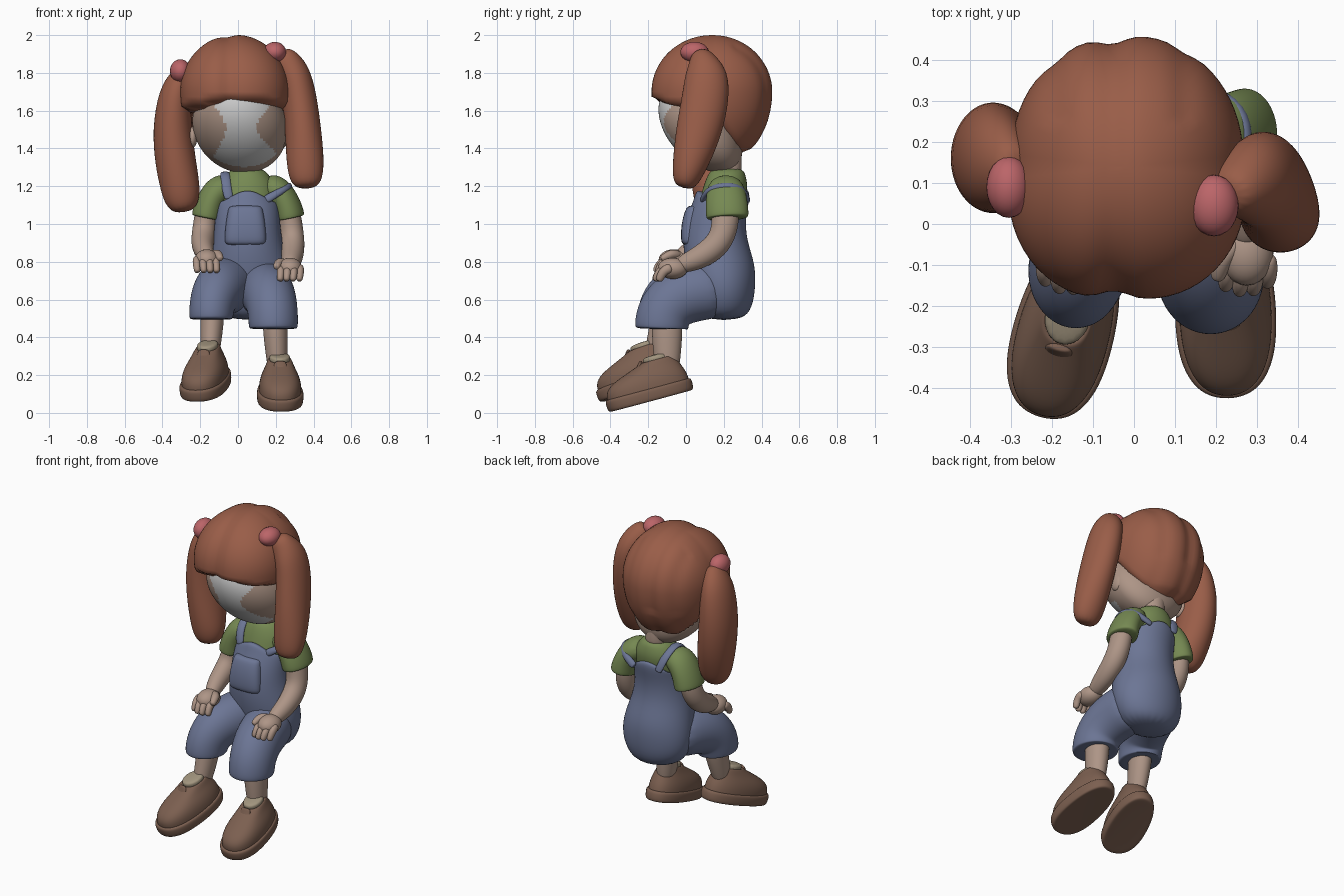
import bpy, bmesh
from math import sin, cos, pi, radians, atan2
from mathutils import Vector, Matrix

COL = {"hair": (.32, .11, .065), "denim": (.15, .18, .30), "shirt": (.18, .25, .085), "skin": (.42, .30, .24),
       "leather": (.2, .115, .08), "tie": (.5, .13, .14), "face": (.55, .56, .56), "sock": (.36, .30, .21)}
MAT = {}
for k, c in COL.items():
    MAT[k] = bpy.data.materials.new(k)
    MAT[k].diffuse_color = (*c, 1)


def finish(name, bm, mat, sub=0):
    bmesh.ops.recalc_face_normals(bm, faces=bm.faces[:])
    me = bpy.data.meshes.new(name)
    bm.to_mesh(me)
    bm.free()
    me.materials.append(MAT[mat])
    for p in me.polygons:
        p.use_smooth = True
    ob = bpy.data.objects.new(name, me)
    bpy.context.collection.objects.link(ob)
    if sub:
        ob.modifiers.new("smooth", "SUBSURF").levels = sub
        ob.modifiers["smooth"].render_levels = sub
    return ob


def loft(name, rings, mat, flat=False, dome=True, n=14, sq=1.0, taper=0, dip=None, mtx=None):
    """Rings of (x, y, z, rx, ry): level slices when flat, else square to the path with domed ends."""
    rings = [list(r) for r in rings]
    P = [Vector(r[:3]) for r in rings]
    if not flat and dome:
        a, b = (P[0] - P[1]).normalized(), (P[-1] - P[-2]).normalized()
        r0, r1 = rings[0], rings[-1]
        k0, k1 = min(r0[3:]) * .7, min(r1[3:]) * .7
        rings = [[*(P[0] + a * k0), r0[3] * .6, r0[4] * .6]] + rings + [[*(P[-1] + b * k1), r1[3] * .6, r1[4] * .6]]
        P = [Vector(r[:3]) for r in rings]
    bm = bmesh.new()
    loops = []
    for i, r in enumerate(rings):
        u, v = Vector((1, 0, 0)), Vector((0, 1, 0))
        if not flat:
            t = (P[min(i + 1, len(P) - 1)] - P[max(i - 1, 0)]).normalized()
            u = (u - t * t.x).normalized()
            v = t.cross(u)
        lp = []
        for j in range(n):
            c, s = cos(2 * pi * j / n), sin(2 * pi * j / n)
            c2 = abs(c) ** sq * (1 if c > 0 else -1)
            s2 = abs(s) ** sq * (1 if s > 0 else -1)
            p = P[i] + u * (c2 * r[3] * 1.035 * (1 - taper * s)) + v * (s2 * r[4] * 1.035)
            if dip and i >= len(rings) - 2:
                p.z -= dip * c * c
            lp.append(bm.verts.new(p))
        loops.append(lp)
    for a, b in zip(loops, loops[1:]):
        for j in range(n):
            bm.faces.new((a[j], a[(j + 1) % n], b[(j + 1) % n], b[j]))
    bm.faces.new(loops[0])
    bm.faces.new(loops[-1])
    if mtx:
        bm.transform(mtx)
    return finish(name, bm, mat, 2)


def ball(name, c, r, mat, warp=None, seg=24):
    bm = bmesh.new()
    bmesh.ops.create_uvsphere(bm, u_segments=seg, v_segments=seg * 2 // 3, radius=1)
    for v in bm.verts:
        v.co = Vector([c[i] + v.co[i] * r[i] for i in range(3)])
        if warp:
            v.co = Vector(warp(*v.co))
    return finish(name, bm, mat)


# Head with leaning face and pale face patch
def head_warp(x, y, z):
    if y > .11:
        y = .11 + (y - .11) * .7
    return x + .1 * (1.52 - z), y - .35 * (z - 1.52), z


head = ball("head", (.01, .11, 1.52), (.25, .24, .25), "skin", head_warp, 88)
head.data.materials.append(MAT["face"])
for p in head.data.polygons:
    x, y, z = p.center
    wave = cos((z - 1.5) * 18)
    if y < .07 and -.1 + .035 * wave < x < .16 - .05 * wave + (1.45 - z) * .15:
        p.material_index = 1
for s in (-1, 1):
    ball("ear", (.24 * s, .13, 1.46), (.025, .045, .055), "skin")
loft("neck", [(.05, .22, 1.24, .075, .075), (.045, .22, 1.32, .07, .075), (.03, .2, 1.45, .08, .09)], "skin", flat=True)


# Hair cap: tucks in below the fringe line, squarer at the front, grooved at the parting
def hair_warp(x, y, z):
    if z < 1.7:
        z = 1.7 + (z - 1.7) * 1.33
    k = min(max((y - .12) / .16, 0), 1)
    line = (1.67 - .7 * x * x) * (1 - k) + 1.4 * k
    f = min(max((line - z) / .035, 0), 1) * .27
    g = .06 * 2.718 ** -(((x + .055) / .04) ** 2)
    if y > .25:
        g += .025 * sum(2.718 ** -(((x - q) / .03) ** 2) for q in (-.19, .12))
    b = .1 * abs(sin(2 * atan2(y - .14, x + .015))) * (1 if y < .14 else .3)
    f = (1 - f - g * (1 if z > 1.55 else .5)) * (1 + b)
    return -.017 + (x + .017) * f, .14 + (y - .14) * f, 1.7 + (z - 1.7) * (1 - g * .6)


ball("hair_cap", (-.017, .14, 1.7), (.283, .318, .302), "hair", hair_warp, 72)
loft("right_pigtail", [(.25, .085, 1.87, .075, .07), (.30, .11, 1.8, .085, .115), (.325, .105, 1.67, .092, .125),
                       (.345, .07, 1.5, .095, .122), (.355, .03, 1.35, .1, .1), (.36, .0, 1.24, .09, .075)], "hair")
loft("left_pigtail", [(-.3, .135, 1.78, .06, .08), (-.335, .155, 1.7, .085, .125), (-.35, .165, 1.5, .105, .138),
                      (-.33, .155, 1.32, .108, .13), (-.305, .135, 1.19, .104, .105), (-.295, .125, 1.12, .092, .085)], "hair")
ball("right_hair_tie", (.195, .045, 1.91), (.06, .075, .054), "tie")
ball("left_hair_tie", (-.305, .09, 1.81), (.055, .075, .062), "tie")

# Shirt and dungarees
loft("shirt", [(.05, .17, 1.0, .145, .125), (.05, .19, 1.12, .148, .118), (.05, .21, 1.2, .15, .118),
               (.05, .215, 1.26, .115, .1), (.05, .22, 1.3, .075, .078)], "shirt", flat=True)
loft("dungarees_body", [(.07, .2, .49, .12, .1), (.06, .2, .56, .195, .15), (.065, .195, .67, .222, .17),
                        (.06, .18, .79, .207, .183), (.05, .15, .92, .175, .165), (.05, .16, 1.04, .168, .152),
                        (.05, .19, 1.13, .16, .144), (.05, .195, 1.185, .152, .138), (.05, .195, 1.175, .12, .105)],
     "denim", flat=True, n=20, dip=.1)
loft("bib_pocket", [(.04, .04, .885, .10, .05), (.04, .033, .905, .11, .06), (.04, .04, 1.0, .103, .064),
                    (.04, .058, 1.08, .09, .06), (.04, .062, 1.1, .08, .045)], "denim", flat=True, n=20, sq=.65)
loft("left_strap", [(-.05, .09, 1.14, .025, .012), (-.062, .108, 1.2, .025, .012), (-.068, .15, 1.257, .025, .012),
                    (-.07, .22, 1.277, .025, .012), (-.06, .3, 1.228, .025, .012), (-.03, .325, 1.14, .025, .012)], "denim")
loft("right_strap", [(.15, .09, 1.13, .025, .016), (.21, .105, 1.165, .02, .016), (.26, .14, 1.19, .018, .018),
                     (.278, .22, 1.205, .018, .02), (.25, .3, 1.185, .018, .02), (.15, .325, 1.13, .025, .016)], "denim")
loft("right_trouser_leg", [(.13, .2, .66, .14, .15), (.15, .06, .645, .14, .155), (.17, -.05, .61, .137, .155),
                           (.185, -.115, .54, .13, .146), (.187, -.128, .475, .13, .142),
                           (.187, -.13, .45, .126, .138), (.187, -.13, .444, .12, .13)], "denim", dome=False, n=16)
loft("left_trouser_leg", [(-.01, .2, .68, .14, .15), (-.07, .06, .675, .14, .15), (-.11, -.05, .645, .132, .148),
                          (-.135, -.1, .585, .12, .142), (-.142, -.118, .525, .116, .138),
                          (-.142, -.12, .5, .113, .134), (-.142, -.12, .494, .106, .126)], "denim", dome=False, n=16)

# Sleeves and arms
loft("right_sleeve", [(.13, .21, 1.21, .065, .08), (.205, .21, 1.185, .08, .1), (.25, .215, 1.12, .076, .11),
                      (.27, .218, 1.055, .08, .113), (.274, .22, 1.035, .078, .11), (.275, .22, 1.03, .07, .1)],
     "shirt", dome=False)
loft("left_sleeve", [(-.03, .2, 1.21, .065, .08), (-.105, .2, 1.185, .08, .1), (-.145, .2, 1.12, .076, .108),
                     (-.163, .2, 1.055, .08, .11), (-.167, .2, 1.035, .078, .108), (-.168, .2, 1.03, .07, .1)],
     "shirt", dome=False)
loft("right_arm", [(.268, .21, 1.08, .06, .075), (.285, .205, .96, .062, .07), (.29, .16, .88, .064, .07),
                   (.287, .07, .82, .057, .062), (.275, -.02, .785, .047, .047)], "skin")
loft("left_arm", [(-.165, .2, 1.08, .06, .075), (-.18, .19, .98, .06, .068), (-.187, .14, .915, .062, .067),
                  (-.187, .06, .87, .055, .06), (-.17, -.02, .835, .045, .045)], "skin")


# Hands: palm, four fingers, inward thumb
def hand(side, s, x, y, z):
    ball(side + "_palm", (x, y, z), (.065, .08, .056), "skin")
    for i in range(4):
        fx, k = x + s * (i - 1.4) * .034, (0, .012, .01, -.008)[i]
        loft(side + "_finger", [(fx, y - .02, z, .022, .028), (fx, y - .06 - k, z - .015, .022, .026),
                                (fx - s * .004, y - .078 - k, z - .055, .02, .023)], "skin", n=8)
    loft(side + "_thumb", [(x - s * .03, y + .02, z + .025, .028, .028), (x - s * .06, y - .01, z + .035, .027, .026),
                           (x - s * .07, y - .055, z + .01, .021, .021)], "skin", n=8)


hand("right", 1, .275, -.07, .765)
hand("left", -1, -.165, -.065, .81)

# Shins
loft("right_shin", [(.195, -.1, .5, .067, .082), (.2, -.1, .4, .064, .08), (.21, -.1, .22, .052, .065)], "skin")
loft("left_shin", [(-.135, -.1, .55, .064, .08), (-.138, -.115, .46, .061, .077), (-.15, -.165, .28, .048, .062)], "skin")


# Shoes: sole slab, upper, sock and tongue, tilted toe-down
def shoe(side, pos, tilt, yaw):
    m = Matrix.Translation(pos) @ Matrix.Rotation(radians(yaw), 4, 'Z') @ Matrix.Rotation(radians(tilt), 4, 'X')
    loft(side + "_shoe_sole", [(0, 0, 0, .09, .195), (0, 0, -.003, .112, .22), (0, 0, .01, .119, .23), (0, 0, .05, .121, .232),
                               (0, 0, .064, .116, .226), (0, 0, .066, .1, .2)],
         "leather", flat=True, n=20, sq=.85, taper=.1, mtx=m)
    loft(side + "_shoe_upper", [(0, 0, .03, .108, .217), (0, 0, .06, .11, .219), (0, 0, .1, .108, .215),
                                (0, .012, .137, .096, .19), (0, .05, .17, .076, .14), (0, .085, .2, .063, .09),
                                (0, .087, .21, .055, .075), (0, .087, .19, .04, .06)],
         "leather", flat=True, n=20, sq=.88, taper=.08, mtx=m)
    loft(side + "_sock", [(0, .085, .16, .05, .068), (0, .083, .215, .057, .072), (0, .083, .232, .05, .066)],
         "sock", flat=True, mtx=m)
    loft(side + "_shoe_tongue", [(0, -.06, .15, .035, .012), (0, -.02, .18, .036, .012), (0, .0, .21, .032, .011)],
         "leather", mtx=m)


shoe("right", (.222, -.185, .064), 15, 2)
shoe("left", (-.165, -.24, .128), 18, -15)
